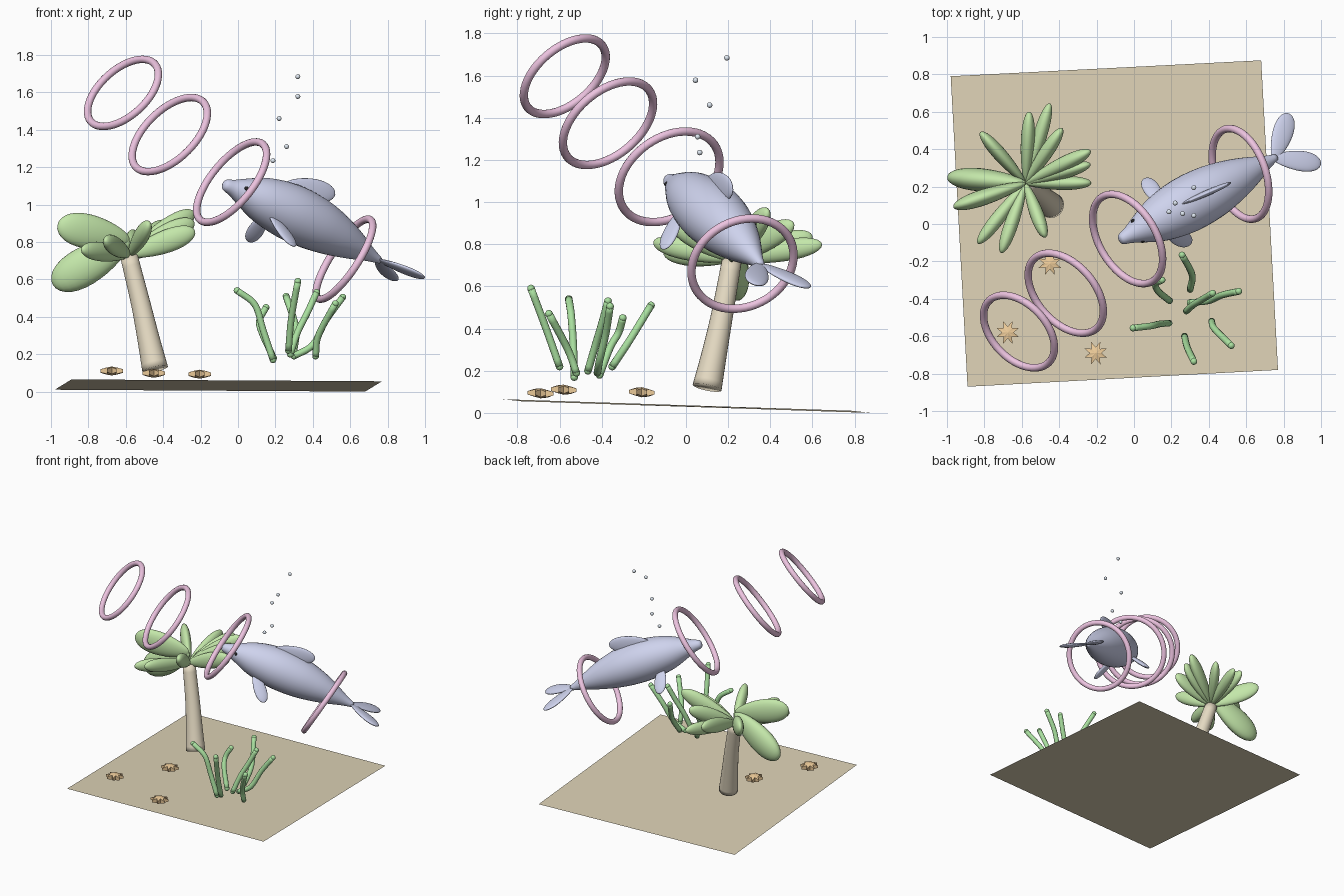
import bpy, bmesh, math
from mathutils import Vector as V

if "Cube" in bpy.data.objects:
    bpy.data.objects.remove(bpy.data.objects["Cube"])

Z = V((0, 0, 1))
COL = dict(sand=(.73, .65, .47), bark=(.78, .70, .54), leaf=(.55, .80, .40),
           weed=(.40, .75, .35), pink=(.85, .55, .75), skin=(.62, .65, .85),
           black=(.02, .02, .02), bubble=(.75, .82, .9), star=(.85, .60, .32))
MATS = {}
for k, c in COL.items():
    MATS[k] = bpy.data.materials.new(k)
    MATS[k].diffuse_color = (*c, 1)


def finish(name, bm, mat, smooth=True):
    bmesh.ops.recalc_face_normals(bm, faces=bm.faces[:])
    me = bpy.data.meshes.new(name)
    bm.to_mesh(me)
    bm.free()
    for p in me.polygons:
        p.use_smooth = smooth
    me.materials.append(MATS[mat])
    ob = bpy.data.objects.new(name, me)
    bpy.context.collection.objects.link(ob)
    return ob


def spline(pts, n):
    """Catmull-Rom samples through points of any dimension."""
    P = [2 * pts[0] - pts[1]] + pts + [2 * pts[-1] - pts[-2]]
    out = []
    for i in range(1, len(P) - 2):
        a, b, c, d = P[i - 1:i + 3]
        for k in range(n):
            t = k / n
            out.append(.5 * (2 * b + (c - a) * t + (2 * a - 5 * b + 4 * c - d) * t * t
                             + (3 * b - a - 3 * c + d) * t ** 3))
    return out + [pts[-1]]


def tube(name, pts, mat, n=4, seg=20, caps=True):
    """Sweep a circle along (x, y, z, radius) points."""
    S = spline([V(p) for p in pts], n)
    bm, rings = bmesh.new(), []
    for i, p in enumerate(S):
        d = (S[min(i + 1, len(S) - 1)] - S[max(i - 1, 0)]).to_3d().normalized()
        s = d.cross(V((.3, -.9, .1))).normalized()
        u = d.cross(s)
        rings.append([bm.verts.new(p.to_3d() + max(p[3], .001) *
                      (s * math.cos(a) + u * math.sin(a)))
                      for a in (2 * math.pi * k / seg for k in range(seg))])
    for A, B in zip(rings, rings[1:]):
        for k in range(seg):
            bm.faces.new((A[k], A[(k + 1) % seg], B[(k + 1) % seg], B[k]))
    if caps:
        bm.faces.new(rings[0])
        bm.faces.new(rings[-1])
    return finish(name, bm, mat)


def paddle(name, root, tip, normal, w, h, mat, taper=0.0):
    """Flattened egg from root to tip; half width w, half thickness h along normal."""
    root, tip = V(root), V(tip)
    d = tip - root
    s = V(normal).cross(d).normalized()
    u = d.cross(s).normalized()
    bm = bmesh.new()
    bmesh.ops.create_uvsphere(bm, u_segments=24, v_segments=16, radius=1)
    for v in bm.verts:
        x, y, z = v.co
        f = 1 + taper * z
        v.co = (root + tip) / 2 + d * z / 2 + s * (x * w * f) + u * (y * h * f)
    return finish(name, bm, mat)


def ball(name, c, r, mat):
    return paddle(name, V(c) - Z * r, V(c) + Z * r, (1, 0, 0), r, r, mat)


def ring(name, c, normal, R, r):
    n = V(normal).normalized()
    s = n.cross(Z).normalized()
    u = n.cross(s)
    bm = bmesh.new()
    N, M = 56, 14
    g = []
    for i in range(N):
        a = 2 * math.pi * i / N
        e = s * math.cos(a) + u * math.sin(a)
        g.append([bm.verts.new(V(c) + e * (R + r * math.cos(b)) + n * (r * math.sin(b)))
                  for b in (2 * math.pi * j / M for j in range(M))])
    for i in range(N):
        A, B = g[i], g[(i + 1) % N]
        for j in range(M):
            bm.faces.new((A[j], B[j], B[(j + 1) % M], A[(j + 1) % M]))
    return finish(name, bm, "pink")


# sandy floor, slightly tilted
bm = bmesh.new()
bm.faces.new([bm.verts.new(p) for p in ((-.98, .79, .01), (-.89, -.87, .065),
                                        (.77, -.78, .055), (.68, .875, 0))])
finish("sand_floor", bm, "sand", False)

# hoops
for i, (c, n, R) in enumerate([
        ((-.615, -.575, 1.597), (.567, .535, -.626), .23),
        ((-.365, -.37, 1.374), (.596, .52, -.612), .2505),
        ((-.034, -.08, 1.12), (.703, .417, -.576), .263),
        ((.569, .268, .708), (.8, .28, -.529), .2525)]):
    ring(f"hoop_{i + 1}", c, n, R, .02)

# swimming animal: body
nose, tail = V((-.08, -.088, 1.11)), V((.76, .357, .70))
axis = (tail - nose).normalized()
up = (Z - axis * axis.z).normalized()
prof = [(0, 0), (.012, .028), (.06, .045), (.12, .073), (.24, .122), (.4, .15),
        (.56, .146), (.7, .12), (.82, .083), (.93, .04), (1, .017)]
tube("body", [(*(nose.lerp(tail, t) + up * .025 * math.sin(math.pi * t)), r)
              for t, r in prof], "skin", 4, 32)

# fins and flukes
joint = V((.75, .352, .705))
d1, d2 = V((.83, .59, .595)) - joint, V((1.0, .325, .608)) - joint
for i, d in enumerate((d1, d2)):
    paddle(f"fluke_{i + 1}", joint - d * .05, joint + d, d1.cross(d2), .055, .016, "skin", .3)
paddle("dorsal_fin", (.24, .1, 1.1), (.52, .222, 1.055), (-.42, .9, 0), .063, .016, "skin", .15)
for i, (a, b) in enumerate([((.17, -.035, .95), (.305, -.105, .775)),
                            ((.14, .11, .94), (.06, .245, .80))]):
    paddle(f"side_fin_{i + 1}", a, b, (V(b) - V(a)).cross(axis), .045, .016, "skin", .2)
ball("eye_1", (.045, -.09, 1.085), .012, "black")
ball("eye_2", (-.005, .015, 1.1), .012, "black")

# bubbles
for i, c in enumerate([(.187, .065, 1.235), (.26, .055, 1.31), (.22, .112, 1.46),
                       (.32, .045, 1.578), (.32, .194, 1.684)]):
    ball(f"bubble_{i + 1}", c, .013, "bubble")

# tree trunk
tube("trunk", [(-.443, .1, .12, .07), (-.478, .134, .28, .06), (-.52, .172, .47, .052),
               (-.582, .217, .72, .047)], "bark", 5, 24)

# fronds: tip, half width, half height
crown = V((-.58, .217, .73))
for i, (tip, w, h) in enumerate([
        ((-.45, .645, .80), .036, .05), ((-.56, .60, .84), .036, .055),
        ((-.385, .51, .90), .036, .055), ((-.82, .49, .86), .036, .07),
        ((-.235, .39, .96), .04, .06), ((-.235, .32, .91), .036, .06),
        ((-.23, .22, .86), .036, .06), ((-.99, .25, .57), .06, .10),
        ((-.965, .09, .89), .042, .09), ((-.835, -.105, .76), .036, .05),
        ((-.71, -.155, .81), .036, .05), ((-.475, -.07, .90), .036, .05)]):
    root = crown + (Z * .08 if h > .08 else Z * 0)
    paddle(f"frond_{i + 1}", root, tip, Z, w, h, "leaf", .25)

# seaweed strands
for i, s in enumerate([
        ((.187, -.53, .17), (.134, -.535, .33), (.09, -.545, .465), (-.005, -.556, .54)),
        ((.19, -.41, .18), (.13, -.36, .31), (.115, -.32, .38), (.15, -.3, .45)),
        ((.27, -.6, .22), (.285, -.66, .39), (.32, -.735, .59)),
        ((.3, -.35, .22), (.31, -.27, .34), (.257, -.166, .51)),
        ((.3, -.42, .19), (.40, -.41, .25), (.47, -.38, .38), (.56, -.36, .505)),
        ((.28, -.465, .2), (.32, -.43, .32), (.37, -.4, .42), (.42, -.37, .53)),
        ((.415, -.52, .19), (.43, -.56, .3), (.52, -.65, .47))]):
    tube(f"seaweed_{i + 1}", [(*p, .018) for p in s], "weed", 5, 12)
    for p in (s[0], s[-1]):
        ball(f"seaweed_{i + 1}_end", p, .018, "weed")

# starfish: eight-pointed, faceted
for i, (x, y, z) in enumerate([(-.675, -.58, .11), (-.45, -.21, .098), (-.205, -.69, .093)]):
    bm = bmesh.new()
    c = V((x, y, z))
    n = 16
    rims = []
    for hz in (-1, 1):
        rims.append([bm.verts.new(c + V((
            (.066 if k % 2 else .032) * math.cos(k * math.tau / n),
            (.066 if k % 2 else .032) * math.sin(k * math.tau / n),
            hz * (.008 if k % 2 else .018) + .08 * -.033 * math.sin(k * math.tau / n))))
            for k in range(n)])
        apex = bm.verts.new(c + Z * hz * .024)
        for k in range(n):
            bm.faces.new((rims[-1][k], rims[-1][(k + 1) % n], apex))
    for k in range(n):
        j = (k + 1) % n
        bm.faces.new((rims[0][k], rims[0][j], rims[1][j], rims[1][k]))
    finish(f"starfish_{i + 1}", bm, "star", False)

for m in bpy.data.materials:
    if m.users and not m.is_grease_pencil:
        m.use_nodes = True
        m.node_tree.nodes["Principled BSDF"].inputs["Base Color"].default_value = m.diffuse_color
